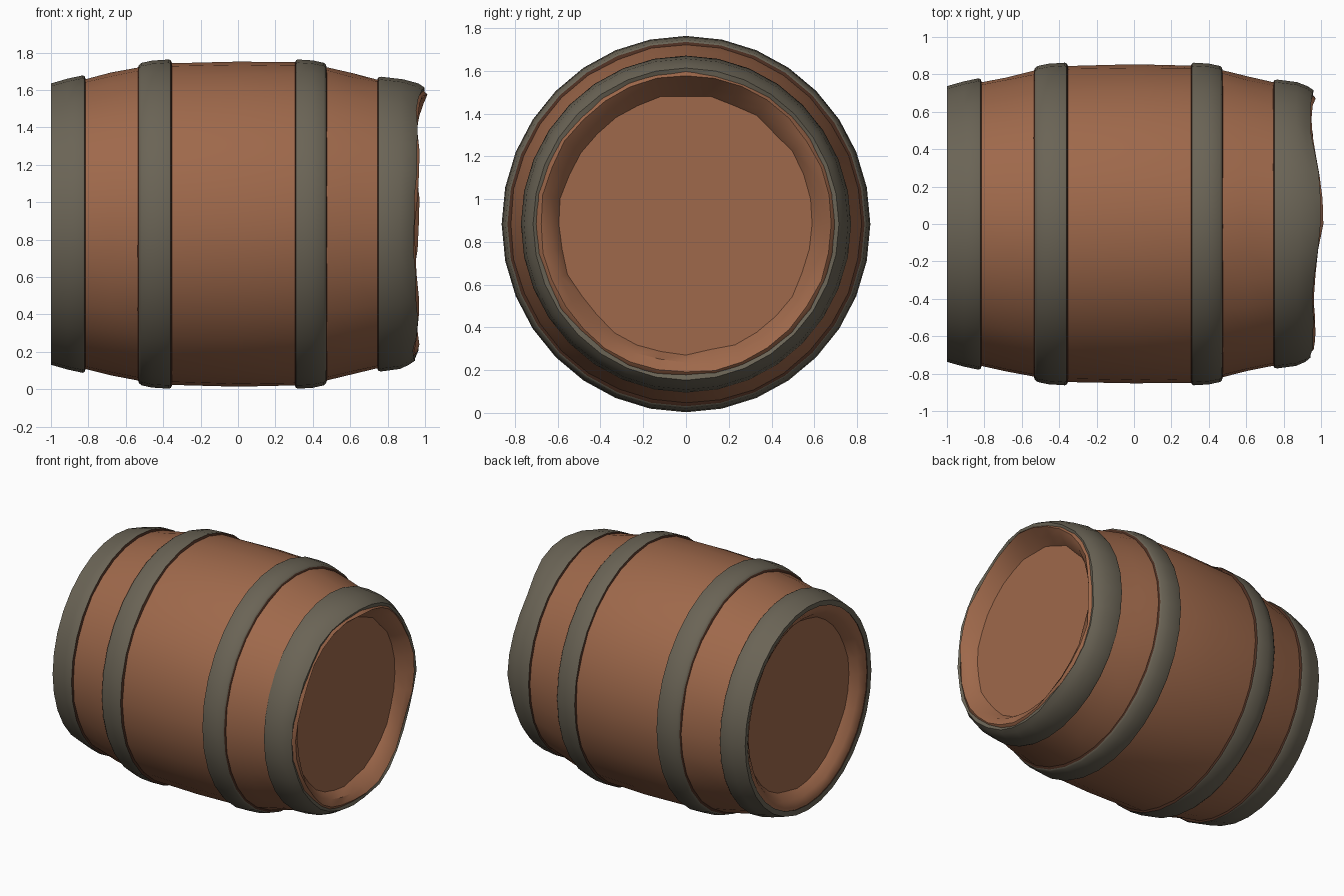
import bpy, bmesh, math, random

if "Cube" in bpy.data.objects:
    bpy.data.objects.remove(bpy.data.objects["Cube"])

random.seed(4)
SEG = 32
CZ = 0.883      # height of the barrel axis
YS = 0.98       # barrel is slightly narrower sideways


def material(name, col):
    m = bpy.data.materials.new(name)
    m.diffuse_color = (*col, 1)
    m.use_nodes = True
    m.node_tree.nodes["Principled BSDF"].inputs["Base Color"].default_value = m.diffuse_color
    return m


WOOD = material("brown wood", (0.345, 0.140, 0.070))
IRON = material("grey iron", (0.145, 0.127, 0.092))
DARK = material("dark brown seam", (0.070, 0.027, 0.015))


def end_warp(x, r, a):
    """Worn right-hand end: the top bulges out, the rim is wavy."""
    if x > 0.84 and r > 0.65:
        k = min(1, (x - 0.84) / 0.1)
        x += k * (0.045 * max(0, math.sin(a)) ** 6
                  + 0.012 * math.sin(5 * a + 1) + random.uniform(-0.006, 0.006))
    return x, r


def lathe(name, profile, mats, bands, closed=False, jitter=None):
    """Revolve (x, radius) points round the x axis; bands = material per segment."""
    bm = bmesh.new()
    rings = []
    for i, (px, pr) in enumerate(profile):
        if pr == 0:
            rings.append([bm.verts.new((px, 0, CZ))])
            continue
        ring = []
        for s in range(SEG):
            a = 2 * math.pi * s / SEG
            x, r = end_warp(px, pr, a)
            if jitter and jitter[i]:
                r += random.uniform(-jitter[i], jitter[i])
            ring.append(bm.verts.new((x, r * math.cos(a) * YS, CZ + r * math.sin(a))))
        rings.append(ring)
    n = len(rings)
    for i in range(n if closed else n - 1):
        A, B = rings[i], rings[(i + 1) % n]
        for s in range(SEG):
            t = (s + 1) % SEG
            if len(A) == 1:
                vs = (A[0], B[s], B[t])
            elif len(B) == 1:
                vs = (A[s], B[0], A[t])
            else:
                vs = (A[s], B[s], B[t], A[t])
            bm.faces.new(vs).material_index = bands[i]
    bmesh.ops.recalc_face_normals(bm, faces=bm.faces)
    me = bpy.data.meshes.new(name)
    bm.to_mesh(me)
    bm.free()
    for m in mats:
        me.materials.append(m)
    ob = bpy.data.objects.new(name, me)
    bpy.context.collection.objects.link(ob)
    bpy.ops.object.select_all(action='DESELECT')
    ob.select_set(True)
    bpy.context.view_layer.objects.active = ob
    bpy.ops.object.shade_smooth_by_angle(angle=math.radians(40))
    return ob


# wooden staves with a rounded lip and a recessed head at each end
body = [(-0.91, 0), (-0.91, 0.61), (-0.965, 0.655), (-0.99, 0.70), (-0.985, 0.735),
        (-0.82, 0.775), (-0.68, 0.805), (-0.53, 0.835), (-0.36, 0.862), (0, 0.870),
        (0.31, 0.864), (0.47, 0.838), (0.61, 0.806), (0.75, 0.772),
        (0.93, 0.725), (0.955, 0.695), (0.93, 0.65), (0.87, 0.605), (0.87, 0)]
dents = [0, .008, .008, .004, 0, .003, .006, .003, .003, .002,
         .003, .003, .007, .003, 0, .004, .008, .008, 0]
lathe("barrel_body", body, [WOOD], [0] * (len(body) - 1), jitter=dents)


def hoop(name, outer, left_base, right_base, left_dark=True, right_dark=True):
    """Iron band whose side walls meet the wood in a dark seam."""
    prof = [left_base] + outer + [right_base]
    bands = [1 if left_dark else 0] + [0] * (len(outer) - 1) + [1 if right_dark else 0, 1]
    lathe(name, prof, [IRON, DARK], bands, closed=True)


# four iron hoops
hoop("left_end_hoop", [(-1.0, 0.752), (-0.91, 0.778), (-0.83, 0.795), (-0.82, 0.790)],
     (-0.995, 0.715), (-0.812, 0.768), left_dark=False)
hoop("left_middle_hoop", [(-0.53, 0.850), (-0.515, 0.862), (-0.46, 0.874),
                          (-0.37, 0.880), (-0.36, 0.876)],
     (-0.538, 0.825), (-0.35, 0.856))
hoop("right_middle_hoop", [(0.31, 0.876), (0.32, 0.880), (0.40, 0.875),
                           (0.46, 0.862), (0.47, 0.852)],
     (0.302, 0.858), (0.478, 0.828))
hoop("right_end_hoop", [(0.75, 0.784), (0.765, 0.788), (0.87, 0.774),
                        (0.92, 0.752), (0.948, 0.730)],
     (0.742, 0.765), (0.94, 0.705), right_dark=False)
